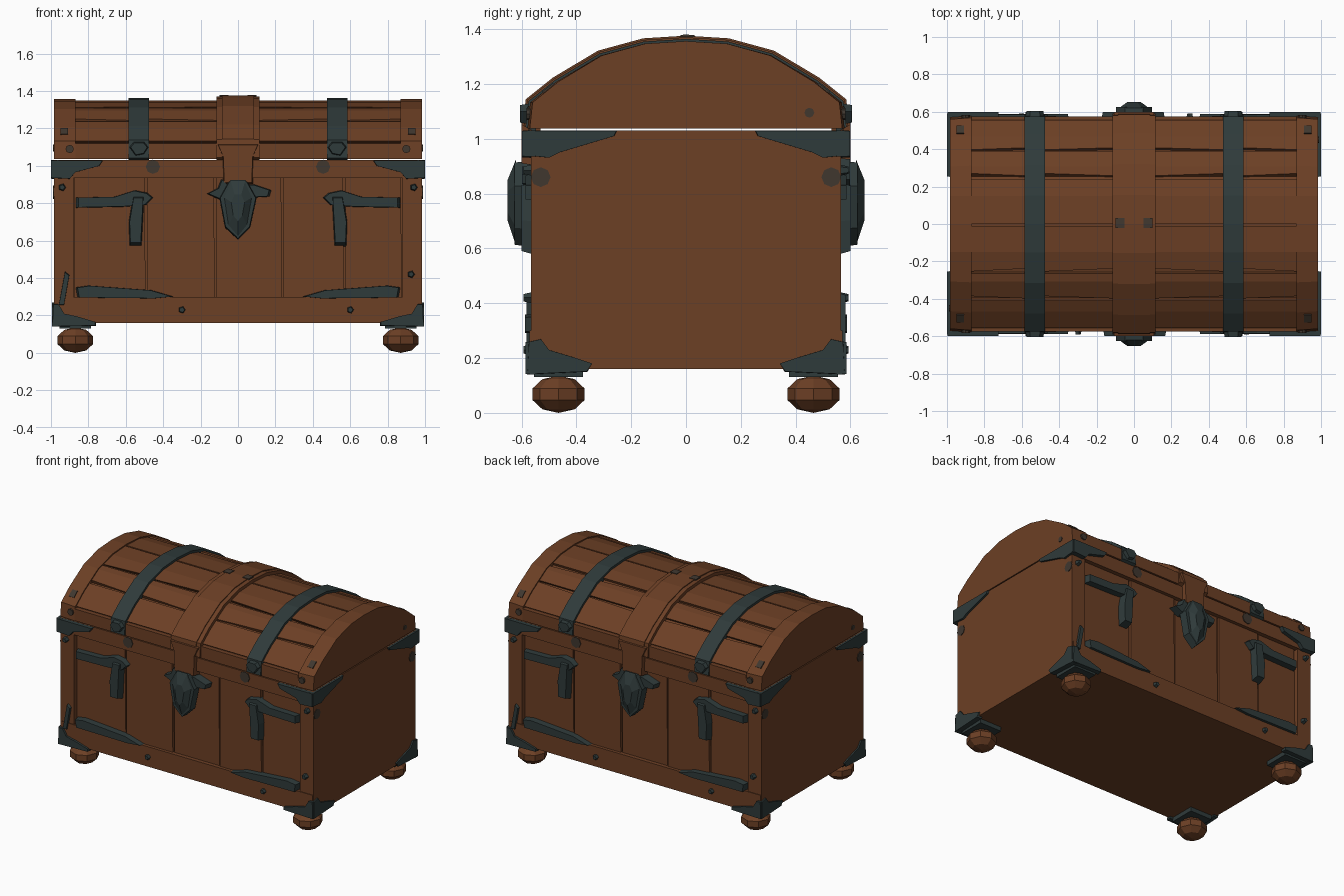
import bpy, bmesh, math
from mathutils import Matrix, Vector

cube = bpy.data.objects.get("Cube")
if cube:
    bpy.data.objects.remove(cube)


def material(name, rgb):
    m = bpy.data.materials.new(name)
    m.use_nodes = True
    m.diffuse_color = (*rgb, 1)
    m.node_tree.nodes["Principled BSDF"].inputs["Base Color"].default_value = (*rgb, 1)
    return m


WOOD = material("brown_wood", (0.15, 0.05, 0.018))
IRON = material("dark_iron", (0.028, 0.043, 0.043))
RIVET = material("tarnished_rivet", (0.05, 0.038, 0.028))


def finish(name, bm, mat):
    bmesh.ops.recalc_face_normals(bm, faces=bm.faces[:])
    me = bpy.data.meshes.new(name)
    bm.to_mesh(me)
    bm.free()
    me.materials.append(mat)
    ob = bpy.data.objects.new(name, me)
    bpy.context.collection.objects.link(ob)
    return ob


def loft(name, loop_a, loop_b, mat):
    """Solid between two loops with the same number of points."""
    bm = bmesh.new()
    a = [bm.verts.new(p) for p in loop_a]
    b = [bm.verts.new(p) for p in loop_b]
    bm.faces.new(a)
    bm.faces.new(b)
    for i in range(len(a)):
        j = (i + 1) % len(a)
        bm.faces.new((a[i], a[j], b[j], b[i]))
    return finish(name, bm, mat)


def plate(name, outline, d0, d1, mat, turn=0, shrink=1.0):
    """Outline (across, up) standing at depth d0..d1 from the centre, turned about z."""
    rot = Matrix.Rotation(math.radians(turn), 3, 'Z')
    cu = sum(p[0] for p in outline) / len(outline)
    cv = sum(p[1] for p in outline) / len(outline)
    back = [rot @ Vector((u, -d0, v)) for u, v in outline]
    front = [rot @ Vector((cu + (u - cu) * shrink, -d1, cv + (v - cv) * shrink))
             for u, v in outline]
    return loft(name, back, front, mat)


def rect(u0, u1, v0, v1):
    return [(u0, v0), (u1, v0), (u1, v1), (u0, v1)]


def flip(outline, s):
    return [(u * s, v) for u, v in outline]


def disc(u, v, r, n=8):
    return [(u + r * math.cos(math.tau * i / n), v + r * math.sin(math.tau * i / n))
            for i in range(n)]


def box(name, x0, x1, y0, y1, z0, z1, mat):
    return plate(name, rect(x0, x1, z0, z1), -y0, -y1, mat)


# Domed lid profile, from the rim to the crown
HALF = [(0.575, 1.037), (0.565, 1.13), (0.47, 1.205), (0.31, 1.3), (0.15, 1.343), (0, 1.352)]
PROFILE = [(-y, z) for y, z in HALF] + HALF[-2::-1]


def surface(y, off):
    """Point of the lid at y, pushed outward by off."""
    for (ya, za), (yb, zb) in zip(PROFILE, PROFILE[1:]):
        if y <= yb + 1e-6:
            z = za + (zb - za) * (y - ya) / (yb - ya)
            break
    out = Vector((0, y, z - 0.72)).normalized()
    return Vector((0, y, z)) + out * off


def arch(name, x0, x1, ya, yb, low, high, mat, skew=0):
    """Strip that follows the lid between ya and yb."""
    ys = [ya] + [p[0] for p in PROFILE if ya + 0.005 < p[0] < yb - 0.005] + [yb]
    loop = [surface(y, high) for y in ys] + [surface(y, low) for y in reversed(ys)]
    far = [surface(ya + skew, high)] + loop[1:len(ys)] + loop[len(ys):]
    return loft(name, [p + Vector((x0, 0, 0)) for p in loop],
                [p + Vector((x1, 0, 0)) for p in far], mat)


def dome(name, x0, x1, off, taper=1.0):
    loop = [surface(y, off) for y, z in PROFILE]
    for p in (loop[0], loop[-1]):
        p.z = HALF[0][1]
    loft(name, [Vector((x0, p.y, p.z)) for p in loop],
         [Vector((x1, p.y * taper, p.z)) for p in loop], WOOD)


# Body
box("body_core", -0.96, 0.96, -0.53, 0.53, 0.16, 1.03, WOOD)
for turn in (90, 270):
    plate("end_wall", rect(-0.565, 0.565, 0.16, 1.03), 0.95, 0.985, WOOD, turn)

# Lid core, end ribs, planks and bands
dome("lid_core", -0.9, 0.9, -0.022)
for s in (-1, 1):
    dome("lid_end_rib", s * 0.87, s * 0.985, 0.004, 0.985)
    for x0, x1 in ((0.115, 0.475), (0.585, 0.87)):
        for ya, yb, skew in ((-0.56, -0.41, 0), (-0.4, -0.265, 0.012), (-0.24, -0.01, -0.015),
                             (0, 0.24, 0), (0.26, 0.39, 0.012), (0.41, 0.56, -0.01)):
            arch("lid_plank", s * x0, s * x1, ya, yb, -0.03, -0.004, WOOD, skew)
    arch("lid_iron_band", s * 0.475, s * 0.585, -0.575, 0.575, -0.03, 0.012, IRON)
    arch("centre_band_rim", s * 0.08, s * 0.115, -0.575, 0.575, -0.02, 0.018, WOOD)
    for y in (-0.5, 0.5):
        arch("lid_rivet", s * 0.91, s * 0.95, y - 0.02, y + 0.02, 0, 0.008, RIVET)
    arch("band_rivet", s * 0.05, s * 0.1, -0.02, 0.03, 0.02, 0.028, RIVET)
arch("centre_band", -0.085, 0.085, -0.575, 0.575, -0.02, 0.024, WOOD)

# Long faces, the same at front and back
TOP_CORNER = [(1, 1.03), (0.72, 1.03), (0.74, 1.0), (0.87, 0.965), (0.9, 0.93), (1, 0.935)]
LOW_CORNER = [(0.995, 0.14), (0.76, 0.145), (0.76, 0.165), (0.86, 0.195), (0.93, 0.21),
              (0.96, 0.26), (0.99, 0.26)]
HINGE_BAR = [(0.45, 0.83), (0.49, 0.79), (0.62, 0.78), (0.87, 0.775), (0.87, 0.83),
             (0.66, 0.835), (0.55, 0.87), (0.48, 0.855)]
HINGE_TAB = [(0.5, 0.85), (0.515, 0.57), (0.58, 0.57), (0.585, 0.7), (0.56, 0.85)]
LOW_STRAP = [(0.34, 0.3), (0.44, 0.29), (0.86, 0.295), (0.87, 0.35), (0.8, 0.36), (0.46, 0.335)]
LATCH = [(-0.05, 0.92), (-0.1, 0.83), (-0.07, 0.67), (0, 0.605), (0.065, 0.67), (0.1, 0.83),
         (0.05, 0.92)]
for turn in (0, 180):
    plate("top_rail", rect(-0.985, 0.985, 0.935, 1.03), 0.5, 0.572, WOOD, turn)
    plate("bottom_rail", rect(-0.98, 0.98, 0.16, 0.3), 0.5, 0.57, WOOD, turn)
    plate("lid_rim", rect(-0.87, 0.87, 1.037, 1.12), 0.5, 0.575, WOOD, turn)
    edges = (-0.88, -0.49, -0.12, 0.24, 0.57, 0.88)
    for i, (a, b) in enumerate(zip(edges, edges[1:])):
        plate("front_plank", [(a + 0.004, 0.29), (b - 0.004, 0.29), (b - 0.01, 0.94),
                              (a + 0.004, 0.94)], 0.5, 0.542 + 0.006 * (i % 2), WOOD, turn)
    for s in (-1, 1):
        plate("corner_post", flip(rect(0.88, 0.982, 0.29, 0.94), s), 0.5, 0.565, WOOD, turn)
        plate("top_corner_iron", flip(TOP_CORNER, s), 0.55, 0.598, IRON, turn, 0.97)
        plate("bottom_corner_iron", flip(LOW_CORNER, s), 0.55, 0.585, IRON, turn, 0.97)
        plate("hinge_bar", flip(HINGE_BAR, s), 0.53, 0.585, IRON, turn, 0.93)
        plate("hinge_tab", flip(HINGE_TAB, s), 0.53, 0.6, IRON, turn, 0.85)
        plate("lower_strap", flip(LOW_STRAP, s), 0.53, 0.588, IRON, turn, 0.95)
        plate("rail_rivet", disc(s * 0.455, 0.995, 0.038), 0.57, 0.577, RIVET, turn)
        plate("rim_rivet", disc(s * 0.9, 1.09, 0.022), 0.565, 0.582, RIVET, turn)
        plate("band_end", flip([(0.475, 1.1), (0.5, 1.06), (0.55, 1.05), (0.585, 1.1),
                                (0.56, 1.13), (0.5, 1.13)], s), 0.56, 0.605, IRON, turn, 0.8)
    for u, v in ((0.94, 0.885), (-0.94, 0.885), (0.925, 0.42), (-0.3, 0.23), (0.6, 0.23)):
        plate("nail_stud", disc(u, v, 0.024, 5), 0.55, 0.592, IRON, turn, 0.6)
    plate("post_strap", [(-0.96, 0.25), (-0.93, 0.25), (-0.9, 0.42), (-0.925, 0.44)],
          0.55, 0.582, IRON, turn, 0.9)
    # Latch in the middle
    plate("band_tongue", [(-0.115, 1.12), (-0.085, 1.05), (-0.08, 0.9), (0.08, 0.9),
                          (0.085, 1.05), (0.115, 1.12)], 0.53, 0.6, WOOD, turn, 0.92)
    plate("latch_bar", [(-0.17, 0.85), (-0.1, 0.82), (0.17, 0.835), (0.18, 0.87), (0.09, 0.9),
                        (-0.06, 0.9), (-0.09, 0.93), (-0.11, 0.88)], 0.53, 0.598, IRON, turn, 0.93)
    plate("latch", LATCH, 0.57, 0.625, IRON, turn, 0.95)
    plate("latch_ridge", [(u * 0.8, 0.005 + v) for u, v in LATCH], 0.62, 0.652, IRON, turn, 0.45)

# Ends: corner irons and rivets
END_TOP = [(0.595, 1.03), (0.25, 1.03), (0.26, 1.01), (0.46, 0.95), (0.5, 0.93), (0.595, 0.94)]
END_LOW = [(0.58, 0.14), (0.36, 0.15), (0.34, 0.18), (0.4, 0.2), (0.5, 0.23), (0.53, 0.27),
           (0.575, 0.26)]
for turn in (90, 270):
    for s in (-1, 1):
        plate("end_top_iron", flip(END_TOP, s), 0.96, 1.0, IRON, turn, 0.98)
        plate("end_bottom_iron", flip(END_LOW, s), 0.96, 0.995, IRON, turn, 0.98)
        plate("end_rivet", disc(s * 0.53, 0.86, 0.036), 0.983, 0.989, RIVET, turn)
    plate("lid_end_rivet", disc(0.45, 1.095, 0.018), 0.983, 0.989, RIVET, turn)

# Feet with their pads
for sx in (-1, 1):
    for sy in (-1, 1):
        x, y = sx * 0.87, sy * 0.465
        box("foot_pad", x - 0.085, x + 0.085, y - 0.09, y + 0.09, 0.13, 0.165, IRON)
        bm = bmesh.new()
        bmesh.ops.create_uvsphere(bm, u_segments=8, v_segments=5, radius=0.1)
        bmesh.ops.scale(bm, vec=(1, 1, 0.68), verts=bm.verts[:])
        bmesh.ops.translate(bm, vec=(x, y, 0.068), verts=bm.verts[:])
        finish("foot", bm, WOOD)
